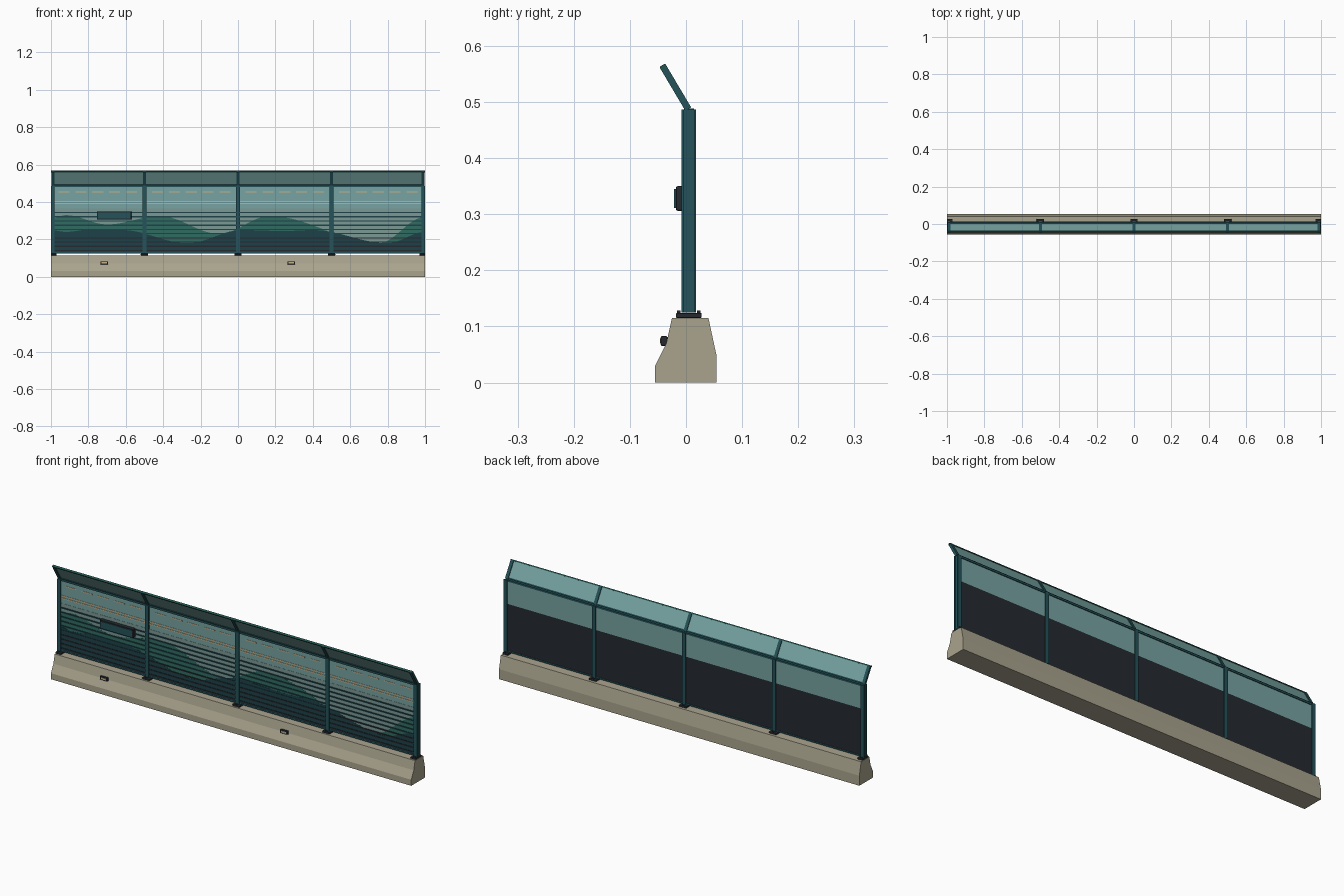
import bpy, bmesh, math

cube = bpy.data.objects.get("Cube")
if cube:
    bpy.data.objects.remove(cube, do_unlink=True)


def material(name, r, g, b):
    m = bpy.data.materials.new(name)
    m.use_nodes = True
    m.diffuse_color = (r, g, b, 1)
    m.node_tree.nodes["Principled BSDF"].inputs["Base Color"].default_value = (r, g, b, 1)
    return m


concrete = material("concrete", .40, .37, .27)
steel = material("teal steel", .018, .085, .10)
glass = material("teal glass", .18, .37, .36)
charcoal = material("charcoal", .018, .023, .03)
pale = material("pale grey teal", .20, .32, .30)
green = material("hill green", .028, .15, .12)
deep = material("deep teal", .012, .052, .065)
rim = material("rim green", .016, .09, .075)
sand = material("sand", .58, .44, .26)


def finish(name, bm, mat):
    bmesh.ops.recalc_face_normals(bm, faces=bm.faces)
    mesh = bpy.data.meshes.new(name)
    bm.to_mesh(mesh)
    bm.free()
    mesh.materials.append(mat)
    ob = bpy.data.objects.new(name, mesh)
    bpy.context.collection.objects.link(ob)
    return ob


def extrude(name, pts, mat, axis, a, b):
    """Extrude a 2D outline along x (outline in y, z) or along y (outline in x, z)."""
    bm = bmesh.new()
    place = (lambda u, v, t: (t, u, v)) if axis == "x" else (lambda u, v, t: (u, t, v))
    ends = [[bm.verts.new(place(u, v, t)) for u, v in pts] for t in (a, b)]
    bm.faces.new(ends[0])
    bm.faces.new(ends[1])
    n = len(pts)
    for i in range(n):
        j = (i + 1) % n
        bm.faces.new((ends[0][i], ends[0][j], ends[1][j], ends[1][i]))
    return finish(name, bm, mat)


def box(name, mat, x, y, z, bevel=0):
    ob = extrude(name, [(y[0], z[0]), (y[1], z[0]), (y[1], z[1]), (y[0], z[1])], mat, "x", *x)
    if bevel:
        mod = ob.modifiers.new("bevel", "BEVEL")
        mod.width, mod.segments = bevel, 2
    return ob


def sloped(name, mat, x, start, end, near, far):
    """Bar in the plane of the tilted canopy, between two distances along the slope."""
    oy, oz, dy, dz = .003, .489, -.51, .86
    pts = [(oy + dy * s + dz * t, oz + dz * s - dy * t)
           for s, t in ((start, near), (end, near), (end, far), (start, far))]
    return extrude(name, pts, mat, "x", *x)


# Concrete base
extrude("concrete_base", [(-.055, 0), (-.055, .03), (-.035, .07), (-.025, .115),
                          (.04, .115), (.054, .05), (.054, 0)], concrete, "x", -1, 1)

# Posts with flanges, web, foot plate, bolts and canopy arm
for i, x in enumerate((-.99, -.5, 0, .5, .99)):
    span = (x - .01, x + .01)
    box(f"post_front_flange_{i}", steel, span, (-.008, -.004), (.125, .487))
    box(f"post_back_flange_{i}", steel, span, (.014, .018), (.125, .487))
    box(f"post_web_{i}", steel, (x - .006, x + .006), (-.004, .014), (.125, .487))
    plate = (max(-1, x - .02), min(1, x + .02))
    box(f"foot_plate_{i}", charcoal, plate, (-.018, .028), (.115, .124), .002)
    for k, y in enumerate((-.013, .023)):
        box(f"foot_bolt_{i}_{k}", charcoal, (x - .005, x + .005), (y - .003, y + .003), (.123, .128))
    sloped(f"canopy_arm_{i}", steel, (x - .008, x + .008), -.002, .088, -.006, .006)

# Wall sheets, rails and canopy
run = (-.99, .99)
box("lower_sheet", charcoal, run, (.002, .010), (.127, .365))
box("upper_glass", glass, run, (.002, .010), (.365, .482))
box("top_rail", steel, run, (-.004, .014), (.479, .488))
box("bottom_rail", steel, run, (-.002, .012), (.125, .132))
sloped("canopy_glass", glass, run, .004, .086, -.002, .002)
sloped("canopy_rim", rim, (-1, 1), .083, .089, -.005, .005)
sloped("canopy_lower_rail", steel, run, 0, .006, -.005, .005)

# Painted landscape on the front
BOTTOM = .132


def ridge(points, x):
    for (x0, z0), (x1, z1) in zip(points, points[1:]):
        if x <= x1:
            f = (1 - math.cos(math.pi * (x - x0) / (x1 - x0))) / 2
            return z0 + (z1 - z0) * f
    return points[-1][1]


def hills(name, mat, points, y):
    steps = 100
    xs = [run[0] + (run[1] - run[0]) * i / steps for i in range(steps + 1)]
    outline = [(x, ridge(points, x)) for x in xs]
    bm = bmesh.new()
    cols = [[bm.verts.new((x, y, BOTTOM)), bm.verts.new((x, y, z))] for x, z in outline]
    for a, b in zip(cols, cols[1:]):
        bm.faces.new((a[0], b[0], b[1], a[1]))
    # Thin plate made by pulling the strip back
    front = bm.faces[:]
    made = bmesh.ops.extrude_face_region(bm, geom=front)
    for v in made["geom"]:
        if isinstance(v, bmesh.types.BMVert):
            v.co.y += .0006
    return finish(name, bm, mat)


box("landscape_sky", pale, run, (.001, .002), (BOTTOM, .365))
hills("far_hills", green, [(-1, .31), (-.92, .33), (-.7, .28), (-.42, .325), (-.1, .23),
                           (.17, .325), (.75, .18), (1, .32)], 0)
hills("near_hills", deep, [(-1, .25), (-.92, .24), (-.78, .255), (-.62, .25), (-.27, .18),
                           (.02, .25), (.25, .245), (.4, .25), (.8, .18), (1, .24)], -.001)

# Horizontal ribs over the landscape
for i in range(10):
    z = .141 + i * .0225
    box(f"rib_{i}", deep if i > 3 else charcoal, run, (-.003, .002), (z - .003, z + .003))

# Sand stripes and dashes on the upper glass
for i, z in enumerate((.391, .403)):
    box(f"sand_stripe_{i}", sand, run, (.0005, .002), (z - .0025, z + .0025))
for bay in range(4):
    for k in range(5):
        x = -.75 + bay * .5 + (k - 2) * .09
        box(f"dash_{bay}_{k}", sand, (x - .03, x + .03), (.0005, .002), (.452, .457))

# Blank sign panel
box("sign_back", charcoal, (-.755, -.57), (-.018, .002), (.306, .35), .003)
box("sign_face", steel, (-.75, -.575), (-.021, -.017), (.311, .345))

# Reflectors on the base
for i, x in enumerate((-.715, .285)):
    box(f"reflector_case_{i}", charcoal, (x - .021, x + .021), (-.045, -.033), (.065, .083), .003)
    box(f"reflector_lens_{i}", sand, (x - .014, x + .014), (-.0465, -.044), (.07, .078))
